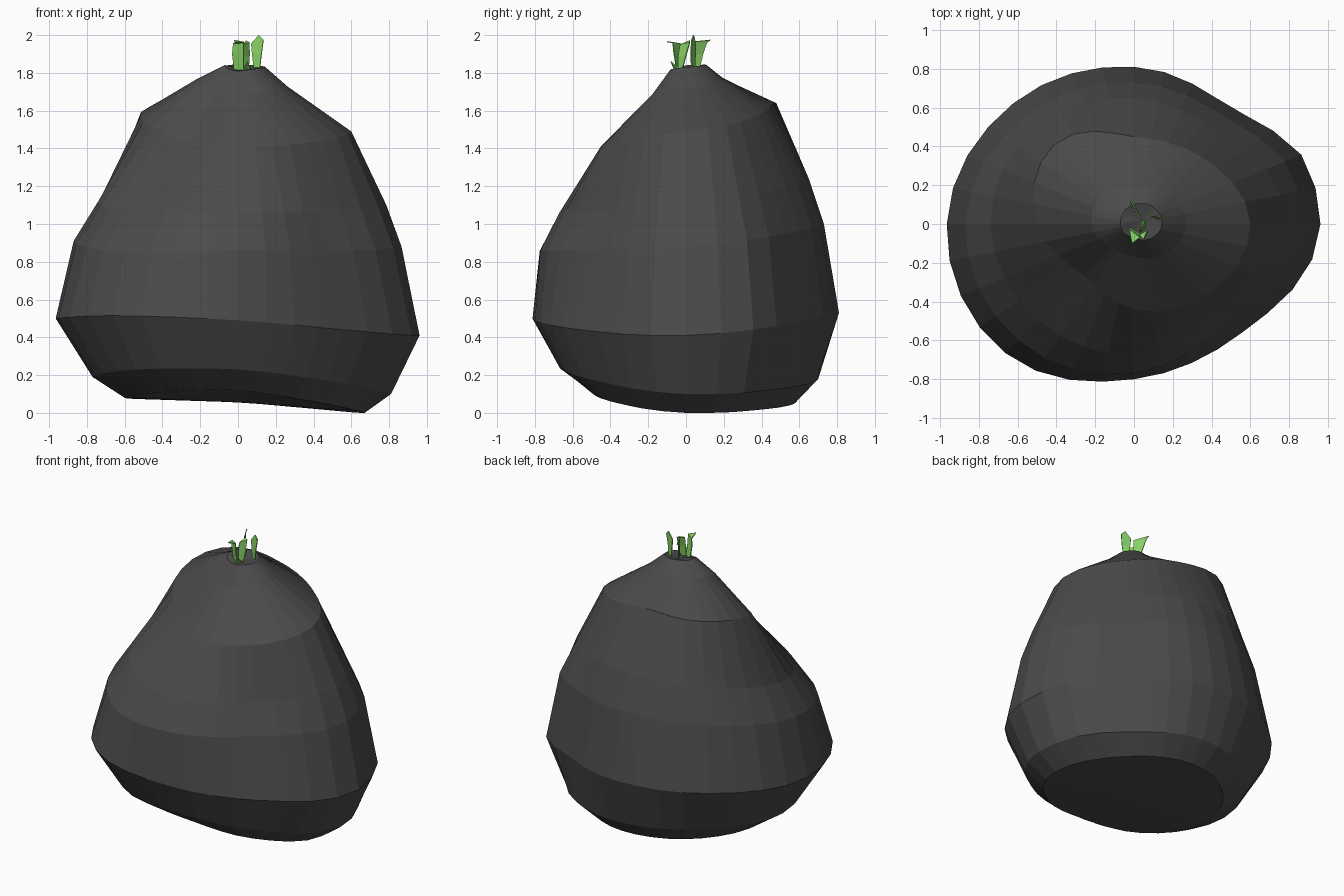
import bpy, bmesh, math
from mathutils import Vector

SEG = 32


def material(name, rgb):
    m = bpy.data.materials.new(name)
    m.diffuse_color = (*rgb, 1)
    return m


def around(samples, t):
    """Periodic smooth interpolation of 8 samples, t in 0..1."""
    f = t * 8
    i = int(f)
    u = f - i
    a, b, c, d = (samples[(i + k) % 8] for k in (-1, 0, 1, 2))
    return b + 0.5 * u * (c - a + u * (2*a - 5*b + 4*c - d + u * (3*(b - c) + d - a)))


def bump(deg, centre, width):
    return math.exp(-((deg - centre) / width) ** 2)


def finish(name, bm, mat):
    bmesh.ops.recalc_face_normals(bm, faces=bm.faces)
    me = bpy.data.meshes.new(name)
    bm.to_mesh(me)
    bm.free()
    me.materials.append(mat)
    ob = bpy.data.objects.new(name, me)
    bpy.context.collection.objects.link(ob)
    return ob


# Bulb: lopsided rings, radius sampled every 45 degrees from +x
radii = [
    (.67, .60, .58, .58, .60, .56, .51, .56),
    (.81, .73, .70, .72, .77, .76, .66, .67),
    (.96, .80, .81, .88, .965, .94, .80, .79),
    (.865, .74, .73, .79, .87, .845, .77, .70),
    (.785, .65, .65, .71, .74, .70, .67, .615),
    (.60, .49, .45, .58, .50, .37, .44, .52),
    (.27, .24, .20, .22, .22, .17, .17, .22),
    (.145, .13, .10, .08, .07, .07, .07, .11),
]
heights = [
    (0, .02, .055, .07, .08, .11, .12, .06),
    (.10, .13, .18, .20, .19, .23, .23, .17),
    (.41, .48, .53, .53, .50, .515, .49, .44),
    (.88, .95, 1.0, .98, .91, .85, .86, .86),
    (1.1, 1.18, 1.24, 1.22, 1.12, 1.06, 1.06, 1.07),
    (1.49, 1.56, 1.63, 1.63, 1.54, 1.43, 1.41, 1.43),
    (1.72, 1.75, 1.77, 1.77, 1.76, 1.70, 1.68, 1.70),
    (1.83, 1.84, 1.845, 1.84, 1.84, 1.82, 1.81, 1.82),
]
# Extra shoulder at the back right, strongest at the widest ring
swell = (0, .02, .045, .03, .01, 0, 0, 0)
bm = bmesh.new()
rings = []
for rs, zs, s in zip(radii, heights, swell):
    ring = []
    for i in range(SEG):
        a = 2 * math.pi * i / SEG
        deg = 360 * i / SEG
        r = around(rs, i / SEG) + s * (bump(deg, 25, 13) - .3 * bump(deg, 58, 12))
        ring.append(bm.verts.new((r * math.cos(a), r * math.sin(a), max(0, around(zs, i / SEG)))))
    rings.append(ring)
for lo, hi in zip(rings, rings[1:]):
    for i in range(SEG):
        j = (i + 1) % SEG
        bm.faces.new((lo[i], lo[j], hi[j], hi[i]))
# Flat base and slightly sunken crown
for ring, centre in ((rings[0], (0.03, 0, .055)), (rings[-1], (.04, .02, 1.82))):
    c = bm.verts.new(centre)
    for i in range(SEG):
        bm.faces.new((ring[i], ring[(i + 1) % SEG], c))
finish("bulb", bm, material("dark_skin", (.07, .07, .07)))


# Sprouts: thin folded blades given as pairs of left/right edge points
green = material("sprout_green", (.24, .64, .13))


def blade(name, pairs, tip):
    bm = bmesh.new()
    rows = [[bm.verts.new(Vector(p)) for p in pair] for pair in pairs]
    for a, b in zip(rows, rows[1:]):
        bm.faces.new((a[0], a[1], b[1], b[0]))
    bm.faces.new((rows[-1][0], rows[-1][1], bm.verts.new(tip)))
    ob = finish(name, bm, green)
    mod = ob.modifiers.new("thickness", "SOLIDIFY")
    mod.thickness = .006
    mod.offset = 0


blade("sprout_back", [((.03, .035, 1.815), (.015, .07, 1.815)),
                      ((.03, .03, 1.90), (-.005, .09, 1.90)),
                      ((.03, .03, 1.965), (-.015, .11, 1.96))], (-.02, .13, 1.975))
blade("sprout_right", [((.085, .045, 1.815), (.115, .03, 1.815)),
                       ((.075, .05, 1.90), (.125, .025, 1.90)),
                       ((.07, .05, 1.955), (.135, .03, 1.975))], (.11, .04, 2.0))
blade("sprout_front", [((-.02, -.02, 1.815), (.03, -.05, 1.815)),
                       ((-.03, -.025, 1.90), (.03, -.065, 1.91)),
                       ((-.025, -.03, 1.955), (.03, -.07, 1.96))], (-.01, -.10, 1.965))
blade("sprout_middle", [((.03, -.04, 1.815), (.055, -.02, 1.815)),
                        ((.03, -.04, 1.89), (.06, .0, 1.89)),
                        ((.03, -.03, 1.95), (.06, .02, 1.96))], (.04, .02, 1.97))
blade("sprout_small", [((.03, -.06, 1.815), (.07, -.03, 1.815))], (.05, -.08, 1.86))
